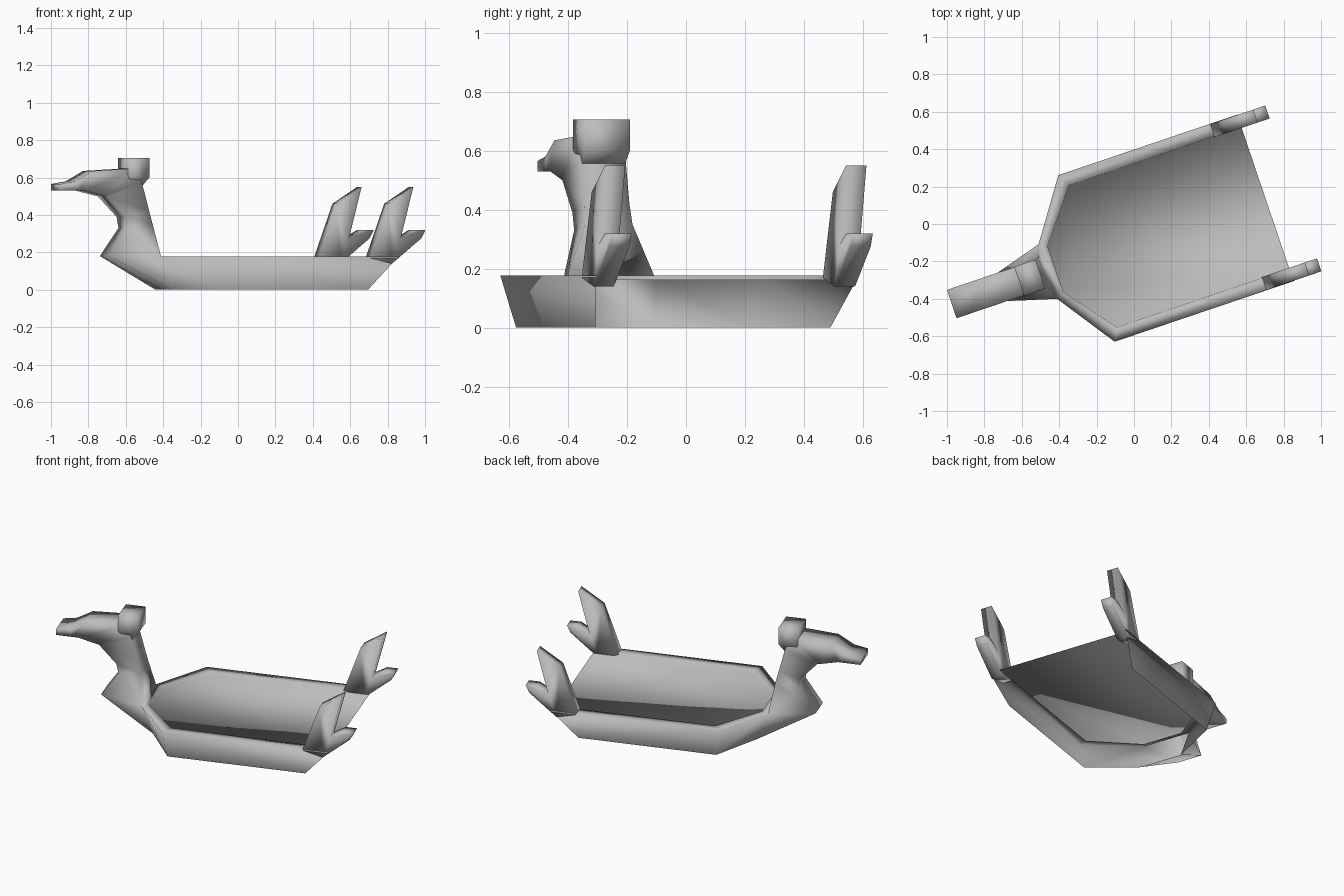
import bpy, bmesh, math
from mathutils import Matrix

cube = bpy.data.objects.get("Cube")
if cube:
    bpy.data.objects.remove(cube, do_unlink=True)

grey = bpy.data.materials.new("plain_grey")
grey.use_nodes = True
colour = (0.5, 0.5, 0.5, 1)
grey.diffuse_color = colour
grey.node_tree.nodes["Principled BSDF"].inputs["Base Color"].default_value = colour

# The boat is designed along its own axis, bow at negative u, then turned
TURN = Matrix.Rotation(math.radians(18.7), 4, 'Z') @ Matrix.Translation((0, -0.093, 0))


def finish(name, bm, smooth=115):
    bmesh.ops.remove_doubles(bm, verts=bm.verts, dist=0.0005)
    bmesh.ops.recalc_face_normals(bm, faces=bm.faces)
    bmesh.ops.transform(bm, matrix=TURN, verts=bm.verts)
    mesh = bpy.data.meshes.new(name)
    bm.to_mesh(mesh)
    bm.free()
    mesh.materials.append(grey)
    obj = bpy.data.objects.new(name, mesh)
    bpy.context.collection.objects.link(obj)
    bpy.ops.object.select_all(action='DESELECT')
    obj.select_set(True)
    bpy.context.view_layer.objects.active = obj
    bpy.ops.object.shade_smooth_by_angle(angle=math.radians(smooth))


def loft(bm, rings, cap_start=True):
    """Skin closed rings of equal length, capping the end and maybe the start."""
    loops = [[bm.verts.new(p) for p in ring] for ring in rings]
    for a, b in zip(loops, loops[1:]):
        for i in range(len(a)):
            j = (i + 1) % len(a)
            bm.faces.new((a[i], a[j], b[j], b[i]))
    if cap_start:
        bm.faces.new(loops[0])
    bm.faces.new(loops[-1])


def section(front, back, wf=0.08, wb=0.08):
    """Four-sided section between a front and a back point."""
    return [(front[0], -wf, front[1]), (front[0], wf, front[1]),
            (back[0], wb, back[1]), (back[0], -wb, back[1])]


# Hull: open skirt, rim, short inner lip and a high flat floor.
# Each row runs from the stern to the bow along one side.
SKIRT = [(.56, .42, 0), (-.28, .42, 0), (-.45, .14, 0)]
OUTER = [(.715, .47, .177), (-.30, .47, .177), (-.518, .154, .177)]
INNER = [(.71, .40, .177), (.56, .40, .177), (-.265, .40, .177), (-.475, .13, .177)]
FLOOR = [(u, v - .002, .162) for u, v, _ in INNER]
TIP = (-.785, .077, .18)
bm = bmesh.new()
sides = []
for sign in (1, -1):
    skirt, outer, inner, floor, (tip,) = (
        [bm.verts.new((u, sign * v, z)) for u, v, z in row]
        for row in (SKIRT, OUTER, INNER, FLOOR, [TIP]))
    for i in range(2):
        bm.faces.new((skirt[i], skirt[i + 1], outer[i + 1], outer[i]))
    bm.faces.new((outer[0], outer[1], inner[2], inner[1], inner[0]))
    bm.faces.new((outer[1], outer[2], inner[3], inner[2]))
    for i in range(3):
        bm.faces.new((inner[i], inner[i + 1], floor[i + 1], floor[i]))
    bm.faces.new((skirt[2], tip, outer[2]))
    sides.append((skirt, outer, inner, floor, tip))
(skirt_l, outer_l, inner_l, floor_l, tip_l), (skirt_r, outer_r, inner_r, floor_r, tip_r) = sides
bm.faces.new((outer_l[2], outer_r[2], inner_r[3], inner_l[3]))
bm.faces.new((inner_l[3], inner_r[3], floor_r[3], floor_l[3]))
bm.faces.new((floor_l[0], floor_l[1], floor_r[1], floor_r[0]))
bm.faces.new(floor_l[1:] + floor_r[:0:-1])
bm.faces.new((skirt_l[2], skirt_r[2], tip_r, tip_l))

# Neck and head, welded to the bow and hollow below
loft(bm, [
    section((-.785, .18), (-.518, .177), .077, .154),
    section((-.68, .33), (-.542, .35), .077, .085),
    section((-.69, .39), (-.56, .42)),
    section((-.796, .50), (-.60, .57)),
    section((-.81, .503), (-.63, .65)),
    section((-.923, .53), (-.88, .635)),
    section((-.96, .53), (-.976, .58)),
    section((-1.06, .53), (-1.06, .565)),
], cap_start=False)
finish("hull_and_neck", bm)

# Crest on the back of the head
bm = bmesh.new()
loft(bm, [
    section((-.66, .56), (-.61, .54), .075, .075),
    section((-.68, .61), (-.56, .60), .082, .082),
    section((-.68, .705), (-.56, .705), .082, .082),
])
finish("crest", bm)

# Forked tail feathers at each stern corner
feather = [(.555, .17), (.66, .46), (.80, .55), (.73, .28),
           (.80, .32), (.868, .32), (.845, .275), (.68, .14)]
for side, sign in (("left", 1), ("right", -1)):
    bm = bmesh.new()
    loft(bm, [[(u, sign * v, z) for u, z in feather] for v in (.395, .468)])
    finish(f"{side}_tail_feathers", bm)
